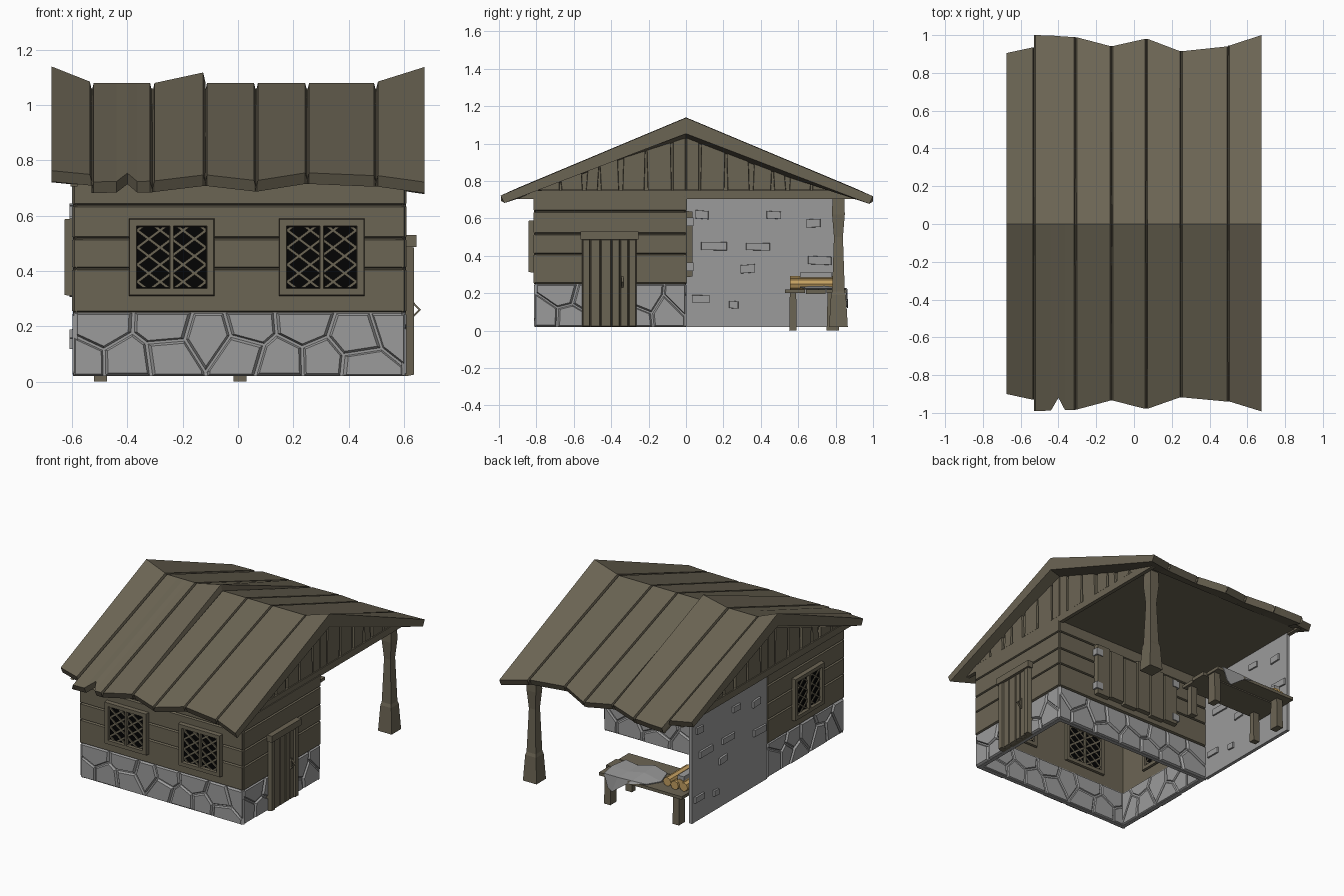
import bpy, bmesh, math, random
from mathutils import Matrix, Vector

if "Cube" in bpy.data.objects:
    bpy.data.objects.remove(bpy.data.objects["Cube"])

random.seed(4)

def mat(name, r, g, b):
    m = bpy.data.materials.new(name)
    m.diffuse_color = (r, g, b, 1)
    m.use_nodes = True
    m.node_tree.nodes["Principled BSDF"].inputs["Base Color"].default_value = m.diffuse_color
    return m

WOOD = mat("weathered wood", .148, .129, .088)
STONE = mat("grey stone", .33, .33, .33)
GLASS = mat("black glass", .001, .001, .001)
LOG = mat("cut timber", .55, .35, .12)

# Walls are drawn in (u, v, depth): u along the wall, v up, depth outward
FRONT, RIGHT, BACK, LEFT = [Matrix.Rotation(math.radians(a), 3, 'Z') for a in (0, 90, 180, -90)]
SQUARE = ((-1, -1), (1, -1), (1, 1), (-1, 1))

def finish(name, bm, material):
    bmesh.ops.recalc_face_normals(bm, faces=bm.faces)
    me = bpy.data.meshes.new(name)
    bm.to_mesh(me)
    bm.free()
    me.materials.append(material)
    ob = bpy.data.objects.new(name, me)
    bpy.context.collection.objects.link(ob)
    return ob

def loft(bm, rings):
    rows = [[bm.verts.new(p) for p in r] for r in rings]
    n = len(rows[0])
    for a, b in zip(rows, rows[1:]):
        for i in range(n):
            bm.faces.new((a[i], a[(i + 1) % n], b[(i + 1) % n], b[i]))
    bm.faces.new(rows[0])
    bm.faces.new(rows[-1])

def plate(bm, side, poly, d0, d1, shrink=1.0, inset=0.0):
    cu = sum(p[0] for p in poly) / len(poly)
    cv = sum(p[1] for p in poly) / len(poly)
    def pull(a, c):
        return c + (a - c) * shrink - math.copysign(inset, a - c)
    top = [(pull(u, cu), pull(v, cv)) for u, v in poly]
    loft(bm, [[side @ Vector((u, -d, v)) for u, v in ring] for ring, d in ((poly, d0), (top, d1))])

def rect(u0, u1, v0, v1):
    return [(u0, v0), (u1, v0), (u1, v1), (u0, v1)]

def box(bm, x0, x1, y0, y1, z0, z1):
    plate(bm, FRONT, rect(x0, x1, z0, z1), -y1, -y0)

def clip(poly, n, c):
    """Keep the part of a convex polygon where n.p <= c."""
    out = []
    for p, q in zip(poly, poly[1:] + poly[:1]):
        a, b = n[0] * p[0] + n[1] * p[1] - c, n[0] * q[0] + n[1] * q[1] - c
        if a <= 0:
            out.append(p)
        if a * b < 0:
            t = a / (a - b)
            out.append((p[0] + (q[0] - p[0]) * t, p[1] + (q[1] - p[1]) * t))
    return out

# House walls: stone base with cobbles inside and out, wood lining and planks
lining, mortar, cobbles, planks = [bmesh.new() for _ in range(4)]
for side, d, u0, u1 in ((FRONT, .81, -.595, .605), (RIGHT, .605, -.81, 0),
                        (BACK, 0, -.605, .595), (LEFT, .595, 0, .81)):
    plate(lining, side, rect(u0 + .008, u1 - .008, .25, .72), d - .035, d - .009)
    plate(mortar, side, rect(u0 + .008, u1 - .008, .02, .25), d - .035, d - .009)
    for z0, z1 in ((.25, .409), (.409, .518), (.518, .638), (.638, .72)):
        plate(planks, side, rect(u0 - .002, u1 + .002, z0, z1), d - .012, d + .005, inset=.006)
    cols = round((u1 - u0) / .165)
    step = (u1 - u0) / cols
    seeds = [(u0 + (i + .25 + .5 * r + random.uniform(-.28, .28)) * step,
              .08 + .115 * r + random.uniform(-.04, .04)) for r in (0, 1) for i in range(cols)]
    for s in seeds:
        cell = rect(u0, u1, .02, .25)
        for t in seeds:
            if t != s:
                n = Vector((t[0] - s[0], t[1] - s[1]))
                mid = Vector(((t[0] + s[0]) / 2, (t[1] + s[1]) / 2))
                n.normalize()
                cell = clip(cell, n, n.dot(mid) - .002)
        if len(cell) > 2:
            plate(cobbles, side, cell, d - .014, d + .004, .86)
            inner = clip(clip(cell, (1, 0), u1 - .036), (-1, 0), -u0 - .036)
            if len(inner) > 2:
                plate(cobbles, side, inner, d - .03, d - .042, .88)
finish("wall_lining", lining, WOOD)
finish("base_mortar", mortar, STONE)
finish("base_cobbles", cobbles, STONE)
finish("wall_planks", planks, WOOD)

# Windows, each with an outer and an inner face
frames, panes, lattice = bmesh.new(), bmesh.new(), bmesh.new()
def window(side, u, d, s):
    a, b, z0, z1 = u - .155, u + .155, .31, .59
    for r in (rect(a, b, z0, z0 + .03), rect(a, b, z1 - .03, z1), rect(a, a + .03, z0, z1),
              rect(b - .03, b, z0, z1), rect(u - .009, u + .009, z0, z1)):
        plate(frames, side, r, d, d + s * .03, inset=.003)
    plate(panes, side, rect(a + .02, b - .02, z0 + .02, z1 - .02), d, d + s * .009)
    for k in (-.75, .75):
        for i in range(-1, 6):
            c = z0 + .02 + i * .062
            strip = [(a, c - k * .155 - .006), (b, c + k * .155 - .006),
                     (b, c + k * .155 + .006), (a, c - k * .155 + .006)]
            strip = clip(clip(strip, (0, 1), z1 - .03), (0, -1), -z0 - .03)
            strip = clip(clip(strip, (1, 0), b - .03), (-1, 0), -a - .03)
            if len(strip) > 2:
                plate(lattice, side, strip, d + s * .008, d + s * .015)
for side, u, d in ((FRONT, -.24, .812), (FRONT, .303, .812), (LEFT, .41, .597)):
    window(side, u, d, 1)
    window(side, u, d - .045, -.5)
finish("window_frames", frames, WOOD)
finish("window_panes", panes, GLASS)
finish("window_lattice", lattice, WOOD)

# Door with posts, planks, lintel and handle
door, handle = bmesh.new(), bmesh.new()
for u0, u1, d1 in ((-.555, -.512, .636), (-.308, -.265, .636), (-.512, -.457, .628),
                   (-.457, -.398, .628), (-.398, -.353, .628), (-.353, -.308, .628)):
    plate(door, RIGHT, rect(u0, u1, .02, .49), .61, d1, inset=.005)
plate(door, RIGHT, rect(-.565, -.255, .487, .53), .59, .645)
plate(door, RIGHT, rect(-.55, -.27, .02, .49), .59, .611)
plate(handle, RIGHT, rect(-.348, -.332, .225, .295), .625, .633)
for z in (.295, .225):
    e = math.copysign(.01, z - .26)
    plate(handle, FRONT, [(.628, z), (.662, .26), (.653, .26), (.628, z - e)], .334, .346)
finish("door", door, WOOD)
finish("door_handle", handle, WOOD)

# Shutters on the rear wall with grey hinges
shutters, hinges = bmesh.new(), bmesh.new()
for i in range(6):
    u = -.325 + i * .109
    plate(shutters, BACK, rect(u, u + .105, .285 + .01 * (i % 2), .64 - .01 * (i % 3)), 0, .034, inset=.004)
plate(shutters, BACK, rect(-.32, .32, .30, .62), 0, .018)
for u in (-.335, .285):
    for z in (.32, .56):
        plate(hinges, BACK, rect(u, u + .05, z, z + .045), .005, .04)
finish("rear_shutters", shutters, WOOD)
finish("shutter_hinges", hinges, STONE)

# Stone porch wall with raised bricks on both faces
porch, bricks = bmesh.new(), bmesh.new()
box(porch, -.597, -.575, 0, .79, .02, .715)
for y, z, w, h in ((.05, .60, .07, .045), (.43, .60, .08, .04), (.64, .55, .08, .045),
                   (.08, .43, .14, .045), (.32, .43, .13, .04), (.65, .355, .13, .045),
                   (.29, .305, .08, .045), (.03, .15, .1, .04), (.23, .12, .05, .04)):
    k = random.uniform(-.006, .006)
    quad = [(y, z), (y + w, z + k), (y + w, z + h + k), (y, z + h)]
    plate(bricks, RIGHT, quad, -.58, -.565, .94)
    plate(bricks, LEFT, [(-.8 + u, v) for u, v in quad], .59, .61, .94)
finish("porch_wall", porch, STONE)
finish("porch_wall_bricks", bricks, STONE)

# Porch post, lofted with a narrow neck and flared foot
post = bmesh.new()
loft(post, [[(.545 + sx * h, .815 + sy * h, z) for sx, sy in SQUARE]
            for z, h in ((.02, .05), (.19, .04), (.21, .034), (.5, .024), (.62, .034), (.72, .032))])
finish("porch_post", post, WOOD)

# Gable block (its underside is the porch ceiling) and gable boards
gable, boards = bmesh.new(), bmesh.new()
plate(gable, RIGHT, [(-.86, .715), (.86, .715), (0, 1.06)], -.585, .59)
for side in (RIGHT, LEFT):
    plate(boards, side, [(-.9, .705), (.9, .705), (.8, .75), (-.8, .75)], .58, .606)
    for s in (-1, 1):
        for y0, y1, lean in ((.002, .07, 0), (.076, .205, .006), (.222, .34, -.006), (.358, .455, .006),
                             (.472, .535, -.008), (.552, .665, .006), (.675, .8, 0)):
            plate(boards, side, [(s * y0, .75), (s * y1, .75), (s * (y1 + lean), 1.07 - .39 * y1),
                                 (s * (y0 + lean), 1.07 - .39 * y0)], .585, .603, inset=.003)
finish("gable_block", gable, WOOD)
finish("gable_boards", boards, WOOD)

# Roof planks: stations of (x, ridge height, front reach, rear reach), meeting in V grooves
roof = bmesh.new()
def section(x, zr, f, b, drop=0.0):
    def eave(y):
        return 1.128 - .45 * y
    return [(x, 0, zr - drop), (x, -f, eave(f) + .04 - drop * .8), (x, -f + .02, eave(f)),
            (x, 0, zr - .085), (x, b - .02, eave(b)), (x, b, eave(b) + .04 - drop * .8)]
for stations in (((-.675, 1.14, .90, .905), (-.536, 1.085, .93, .935)),
                 ((-.522, 1.08, .99, 1.0), (-.44, 1.08, .988, .998), (-.40, 1.08, .92, .995),
                  (-.365, 1.08, .986, .992), (-.318, 1.08, .985, .99)),
                 ((-.302, 1.08, .982, .988), (-.126, 1.118, .935, .942)),
                 ((-.112, 1.08, .935, .942), (.058, 1.08, .978, .98)),
                 ((.072, 1.08, .978, .98), (.243, 1.08, .918, .915)),
                 ((.257, 1.08, .918, .915), (.492, 1.08, .94, .94)),
                 ((.506, 1.085, .94, .945), (.675, 1.138, .992, 1.0))):
    rings = [section(*s) for s in stations]
    first, last = stations[0], stations[-1]
    if first[0] > -.6:
        rings.insert(0, section(first[0] - .008, *first[1:], drop=.035))
    if last[0] < .6:
        rings.append(section(last[0] + .008, *last[1:], drop=.035))
    loft(roof, rings)
finish("roof_planks", roof, WOOD)

# Work table
table = bmesh.new()
for i, (x0, x1) in enumerate(((-.57, .05), (-.56, .065), (-.57, .04))):
    y = .53 + i * .111
    box(table, x0, x1, y, y + .106, .2 - .004 * (i % 2), .22)
for x in (-.497, .007):
    for y, h in ((.572, .02), (.785, .033)):
        loft(table, [[(x + sx * .023, y + sy * k, z) for sx, sy in SQUARE]
                     for z, k in ((0, h), (.2, h * .85))])
finish("work_table", table, WOOD)

# Timber stack with a stone bar on top
logs = bmesh.new()
for x, y, z in ((-.535, .675, .249), (-.475, .685, .249), (-.41, .67, .249), (-.505, .67, .262)):
    bmesh.ops.create_cone(logs, cap_ends=True, segments=8, radius1=.029, radius2=.029, depth=.23,
                          matrix=Matrix.Translation((x, y, z)) @ Matrix.Rotation(math.pi / 2, 4, 'X'))
finish("timber_logs", logs, LOG)
bar = bmesh.new()
box(bar, -.53, -.485, .61, .78, .285, .312)
finish("stone_bar", bar, STONE)

# Cloth draped over the rear table edge
cloth = bmesh.new()
rows = [[(-.31, .64, .226), (-.20, .61, .236), (-.10, .65, .226), (.0, .63, .228)],
        [(-.35, .76, .226), (-.21, .74, .24), (-.11, .76, .228), (.02, .75, .228)],
        [(-.30, .845, .226), (-.20, .856, .226), (-.10, .862, .226), (.0, .862, .226)],
        [(-.24, .86, .218), (-.17, .864, .20), (-.06, .866, .12), (-.03, .866, .14)]]
grid = [[cloth.verts.new(p) for p in r] for r in rows]
for r, q in zip(grid, grid[1:]):
    for i in range(3):
        cloth.faces.new((r[i], r[i + 1], q[i + 1], q[i]))
drape = finish("draped_cloth", cloth, STONE)
drape.modifiers.new("thickness", 'SOLIDIFY').thickness = .006
